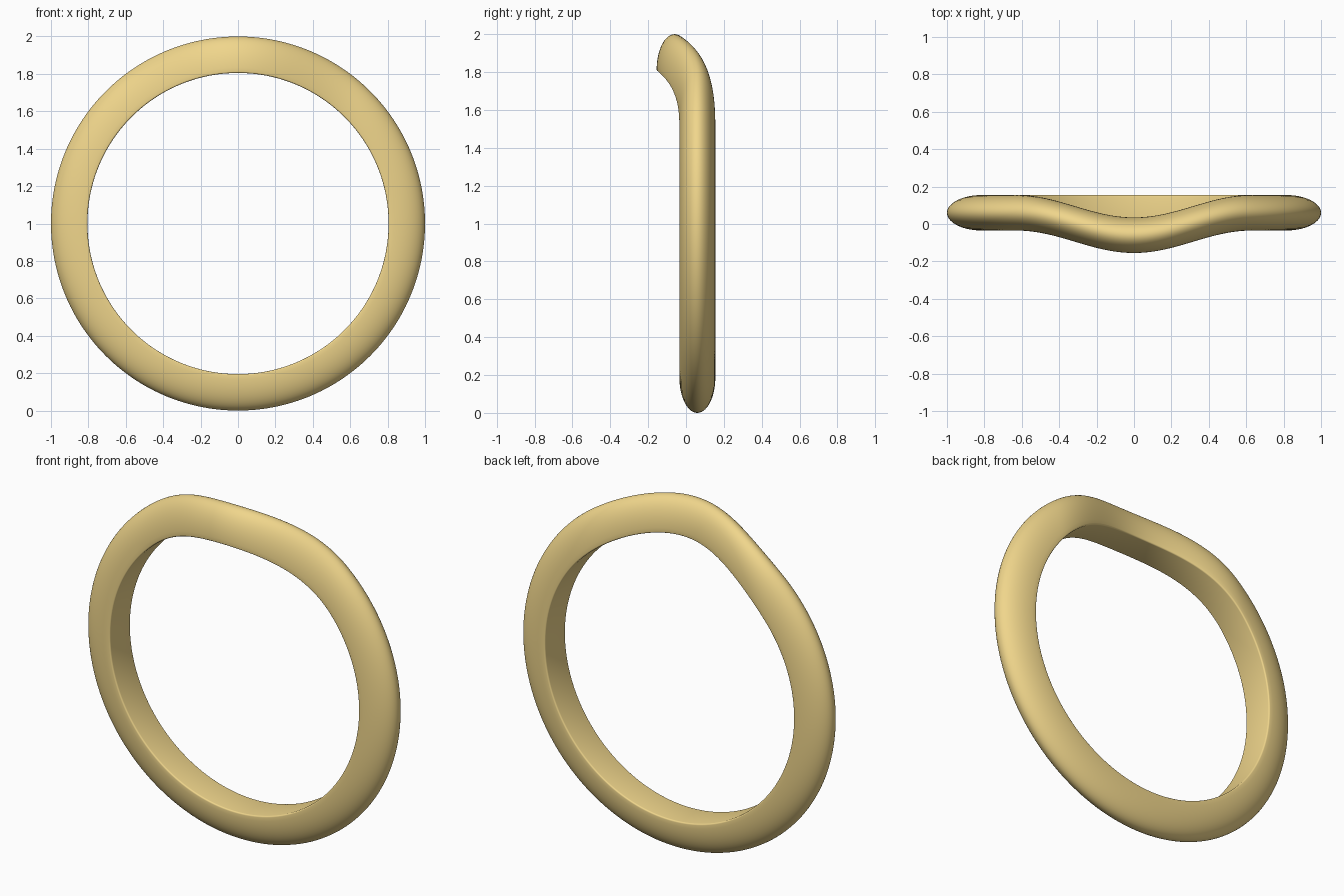
import bpy, bmesh, math

if "Cube" in bpy.data.objects:
    bpy.data.objects.remove(bpy.data.objects["Cube"])

R_IN, R_OUT, HALF_W = 0.805, 1.0, 0.095   # band radii and half width
BASE_Y, DIP, DIP_HALF = 0.06, 0.12, 0.63  # band centre, depth and half length of the dip
SEGS, ARC = 192, 28

# D-shaped cross-section (radius, y): domed outside, flat inside with softened corners
fillet = 0.008
rs = R_IN + fillet
profile = []
for i in range(ARC + 1):
    a = -math.pi / 2 + math.pi * i / ARC
    profile.append((rs + (R_OUT - rs) * math.cos(a), HALF_W * math.sin(a)))
for side in (1, -1):
    corner = []
    for i in range(1, 5):
        a = math.pi / 2 * i / 4
        corner.append((rs - fillet * math.sin(a),
                       side * (HALF_W - fillet + fillet * math.cos(a))))
    profile += corner if side == 1 else corner[::-1]


def dip(x):
    """Forward sweep of the top of the band."""
    if abs(x) >= DIP_HALF:
        return 0.0
    return -DIP * 0.5 * (1 + math.cos(math.pi * x / DIP_HALF))


# Sweep the section around the ring, curving the top forward
bm = bmesh.new()
rings = []
for s in range(SEGS):
    t = 2 * math.pi * s / SEGS
    ring = []
    for r, y in profile:
        x, z = r * math.sin(t), r * math.cos(t)
        off = dip(x) if z > 0 else 0.0
        ring.append(bm.verts.new((x, BASE_Y + y + off, 1 + z)))
    rings.append(ring)
n = len(profile)
for s in range(SEGS):
    a, b = rings[s], rings[(s + 1) % SEGS]
    for i in range(n):
        j = (i + 1) % n
        bm.faces.new((a[i], a[j], b[j], b[i]))
bmesh.ops.recalc_face_normals(bm, faces=bm.faces[:])
mesh = bpy.data.meshes.new("ring_band")
bm.to_mesh(mesh)
bm.free()

band = bpy.data.objects.new("ring_band", mesh)
bpy.context.collection.objects.link(band)
bpy.context.view_layer.objects.active = band
band.select_set(True)
bpy.ops.object.shade_smooth_by_angle(angle=math.radians(40))

# Gold
gold = bpy.data.materials.new("gold")
gold.diffuse_color = (0.87, 0.67, 0.26, 1)
gold.use_nodes = True
gold.node_tree.nodes["Principled BSDF"].inputs["Base Color"].default_value = gold.diffuse_color
mesh.materials.append(gold)
